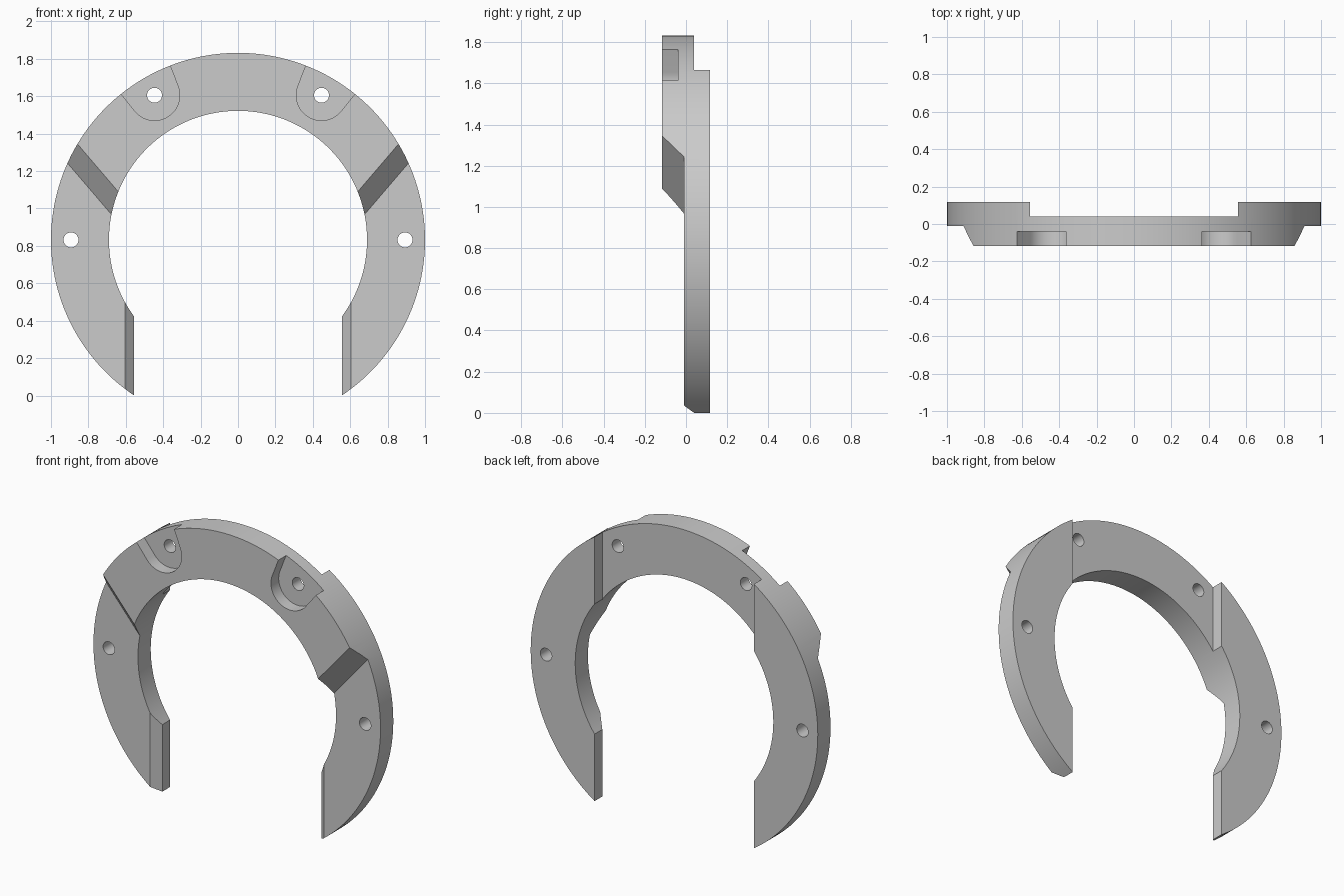
import bpy
import bmesh
from math import sin, cos, pi, asin, acos, radians
from mathutils import Vector

cube = bpy.data.objects.get("Cube")
if cube:
    bpy.data.objects.remove(cube, do_unlink=True)

CZ = 0.832                      # height of the ring centre
R_OUT, R_IN = 1.0, 0.69
ARM_X = 0.555                   # flat inner side of the arms
FRONT, BACK = -0.117, 0.117
ARM_FRONT, CROWN_BACK = -0.01, 0.04
HOLE_R, HOLE_PITCH, POCKET_R = 0.04, 0.893, 0.135


def prism(name, points, sweep):
    """Solid made by sweeping a flat outline along a vector."""
    bm = bmesh.new()
    face = bm.faces.new([bm.verts.new(p) for p in points])
    swept = bmesh.ops.extrude_face_region(bm, geom=[face])["geom"]
    moved = [v for v in swept if isinstance(v, bmesh.types.BMVert)]
    bmesh.ops.translate(bm, verts=moved, vec=sweep)
    bmesh.ops.recalc_face_normals(bm, faces=bm.faces)
    mesh = bpy.data.meshes.new(name)
    bm.to_mesh(mesh)
    bm.free()
    obj = bpy.data.objects.new(name, mesh)
    bpy.context.collection.objects.link(obj)
    return obj


def arc(radius, start, end, steps, cx=0.0, cz=0.0):
    angles = [start + (end - start) * i / steps for i in range(steps + 1)]
    return [(cx + radius * cos(a), cz + radius * sin(a)) for a in angles]


def upright(outline, y):
    """Place an outline given about the ring centre in the upright plane."""
    return [Vector((x, y, CZ + z)) for x, z in outline]


# Open ring with flat arm ends
a_out, a_in = acos(ARM_X / R_OUT), acos(ARM_X / R_IN)
outline = arc(R_OUT, -a_out, pi + a_out, 144) + arc(R_IN, pi + a_in, -a_in, 128)
ring = prism("open_ring", upright(outline, FRONT), (0, BACK - FRONT, 0))
cutters = []

# Recess across the back of the crown
recess = [(-ARM_X, 0), (ARM_X, 0), (ARM_X, 1.2), (-ARM_X, 1.2)]
cutters.append(prism("recess_cutter", upright(recess, CROWN_BACK), (0, 0.3, 0)))

for side in (-1, 1):
    # Thinner arms, ending in a sloped step up to the crown
    normal = Vector((-side * 0.76, 0, 0.65)).normalized()
    along = Vector((normal.z, 0, -normal.x))
    section = [(-0.426, ARM_FRONT), (-2, ARM_FRONT), (-2, -0.2), (-0.236, -0.2)]
    points = [Vector((0, y, CZ)) + normal * s - along * 2 for s, y in section]
    cutters.append(prism("ramp_cutter", points, along * 4))

    # Bevel on the inner front edge of each arm
    section = [(0.495, 0.1), (0.495, -0.2), (0.795, -0.2)]
    points = [Vector((side * x, y, -0.1)) for x, y in section]
    cutters.append(prism("bevel_cutter", points, (0, 0, 0.9)))

    # Rounded pocket with radial sides around the upper hole
    axis = radians(90 - side * 30)
    hx, hz = HOLE_PITCH * cos(axis), HOLE_PITCH * sin(axis)
    flare = asin(POCKET_R / HOLE_PITCH)
    pocket = arc(POCKET_R, axis + pi / 2 + flare, axis + 3 * pi / 2 - flare, 32, hx, hz)
    pocket += [(1.2 * cos(axis + f), 1.2 * sin(axis + f)) for f in (-flare, flare)]
    cutters.append(prism("pocket_cutter", upright(pocket, -0.2), (0, 0.16, 0)))

    # Screw holes
    for cx, cz in ((hx, hz), (side * HOLE_PITCH, 0)):
        hole = arc(HOLE_R, 0, 2 * pi, 32, cx, cz)[:-1]
        cutters.append(prism("hole_cutter", upright(hole, -0.3), (0, 0.6, 0)))

# Cut everything, keep the finished mesh
for cutter in cutters:
    cutter.hide_render = True
    mod = ring.modifiers.new(cutter.name, "BOOLEAN")
    mod.operation = "DIFFERENCE"
    mod.solver = "EXACT"
    mod.object = cutter
bpy.context.view_layer.update()
graph = bpy.context.evaluated_depsgraph_get()
final = bpy.data.meshes.new_from_object(ring.evaluated_get(graph))
ring.modifiers.clear()
ring.data = final
for cutter in cutters:
    bpy.data.objects.remove(cutter, do_unlink=True)

# Plain grey finish
grey = bpy.data.materials.new("light_grey")
grey.use_nodes = True
colour = (0.6, 0.6, 0.6, 1)
grey.diffuse_color = colour
grey.node_tree.nodes["Principled BSDF"].inputs["Base Color"].default_value = colour
ring.data.materials.clear()
ring.data.materials.append(grey)

bpy.ops.object.select_all(action="DESELECT")
ring.select_set(True)
bpy.context.view_layer.objects.active = ring
bpy.ops.object.shade_smooth_by_angle(angle=radians(30))
